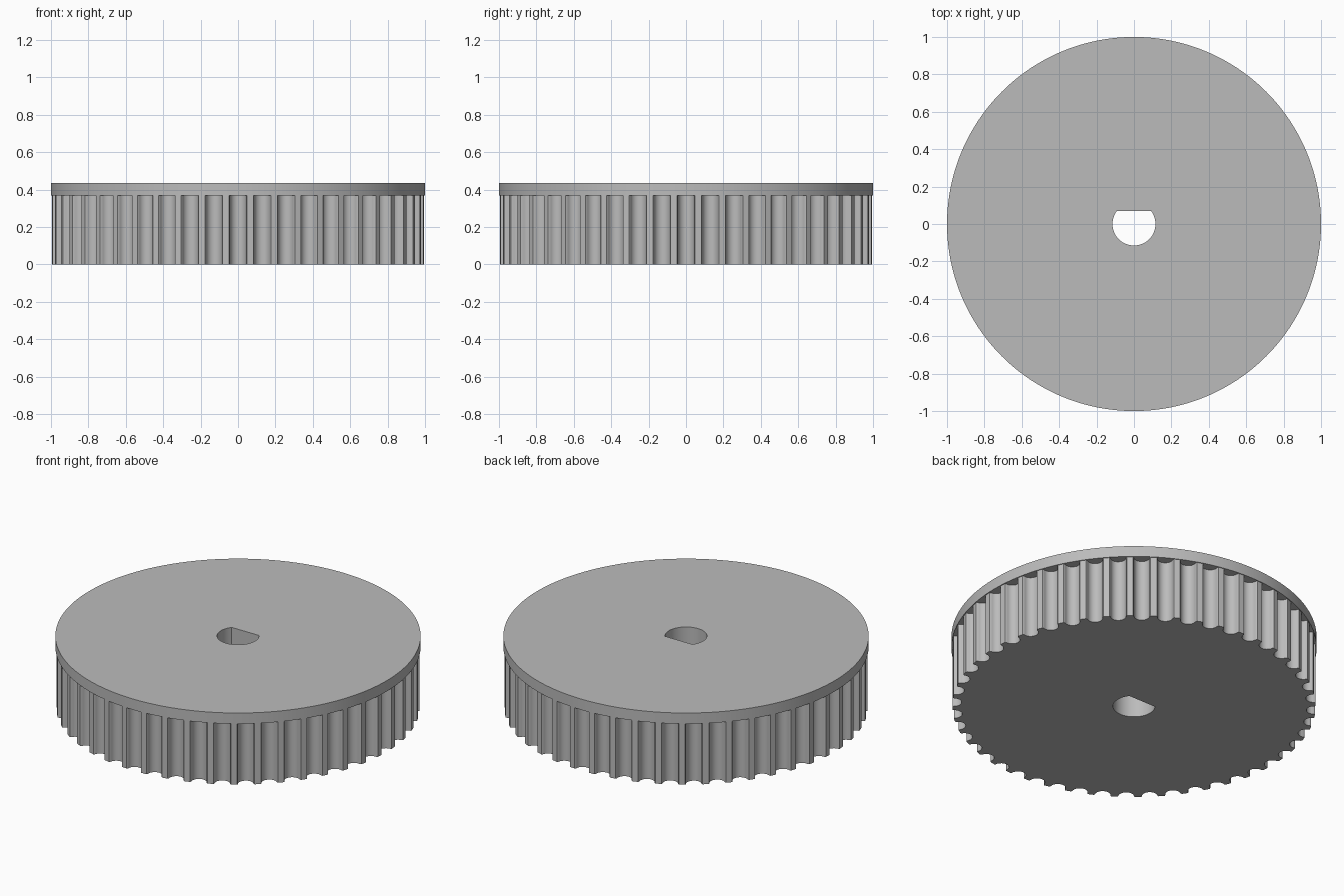
import bpy
import bmesh
from math import sin, cos, pi, asin, sqrt

TEETH = 48
TIP_R = 0.995          # radius of the tooth tips
RIM_R = 1.0            # radius of the flange
BORE_R = 0.115
BORE_FLAT = 0.07       # height of the flat in the D-shaped bore
SHOULDER = 0.37        # where the teeth end and the flange begins
TOP = 0.435

cube = bpy.data.objects.get("Cube")
if cube:
    bpy.data.objects.remove(cube, do_unlink=True)

grey = bpy.data.materials.new("plain grey")
grey.use_nodes = True
colour = (0.5, 0.5, 0.5, 1.0)
grey.diffuse_color = colour
grey.node_tree.nodes["Principled BSDF"].inputs["Base Color"].default_value = colour


# Outlines, all counter-clockwise
def circle(radius, count):
    return [(radius * cos(2 * pi * i / count), radius * sin(2 * pi * i / count))
            for i in range(count)]


def tooth_outline():
    mouth, arc, drop, steps = 0.048, 0.043, 0.008, 12
    groove = [(sqrt(TIP_R ** 2 - mouth ** 2), -mouth)]
    for i in range(steps + 1):
        a = pi * i / steps
        groove.append((TIP_R - drop - arc * sin(a), -arc * cos(a)))
    groove.append((groove[0][0], mouth))
    points = []
    for k in range(TEETH):
        c, s = cos(2 * pi * k / TEETH), sin(2 * pi * k / TEETH)
        points += [(r * c - t * s, r * s + t * c) for r, t in groove]
    return points


def bore_outline(count=48):
    start = pi - asin(BORE_FLAT / BORE_R)
    sweep = 2 * pi - (pi - 2 * asin(BORE_FLAT / BORE_R))
    return [(BORE_R * cos(start + sweep * i / count),
             BORE_R * sin(start + sweep * i / count)) for i in range(count + 1)]


# Mesh helpers
def ring(bm, points, z):
    return [bm.verts.new((x, y, z)) for x, y in points]


def wall(bm, low, high, inward=False):
    for i in range(len(low)):
        j = (i + 1) % len(low)
        quad = [low[i], low[j], high[j], high[i]]
        bm.faces.new(quad[::-1] if inward else quad)


def cap(bm, loops, up):
    edges = []
    for loop in loops:
        for a, b in zip(loop, loop[1:] + loop[:1]):
            edges.append(bm.edges.get((a, b)) or bm.edges.new((a, b)))
    result = bmesh.ops.triangle_fill(bm, edges=edges, use_beauty=True,
                                     normal=(0, 0, up))
    for face in result["geom"]:
        if isinstance(face, bmesh.types.BMFace):
            face.normal_update()
            if face.normal.z * up < 0:
                face.normal_flip()


def finish(bm, name):
    mesh = bpy.data.meshes.new(name)
    bm.to_mesh(mesh)
    bm.free()
    mesh.materials.append(grey)
    obj = bpy.data.objects.new(name, mesh)
    bpy.context.collection.objects.link(obj)
    bpy.ops.object.select_all(action='DESELECT')
    obj.select_set(True)
    bpy.context.view_layer.objects.active = obj
    bpy.ops.object.shade_smooth_by_angle(angle=pi / 6)


teeth, bore, rim = tooth_outline(), bore_outline(), circle(RIM_R, 192)

# Toothed wheel: grooved side, lower bore and underside
bm = bmesh.new()
outer, hole = ring(bm, teeth, 0), ring(bm, bore, 0)
wall(bm, outer, ring(bm, teeth, SHOULDER))
wall(bm, hole, ring(bm, bore, SHOULDER), inward=True)
cap(bm, [outer, hole], -1)
finish(bm, "toothed_wheel")

# Flange: rim, upper bore, top face and the ledge over the grooves
bm = bmesh.new()
rim_low, rim_high = ring(bm, rim, SHOULDER), ring(bm, rim, TOP)
hole_high = ring(bm, bore, TOP)
wall(bm, rim_low, rim_high)
wall(bm, ring(bm, bore, SHOULDER), hole_high, inward=True)
cap(bm, [rim_high, hole_high], 1)
cap(bm, [rim_low, ring(bm, teeth, SHOULDER)], -1)
finish(bm, "flange")
